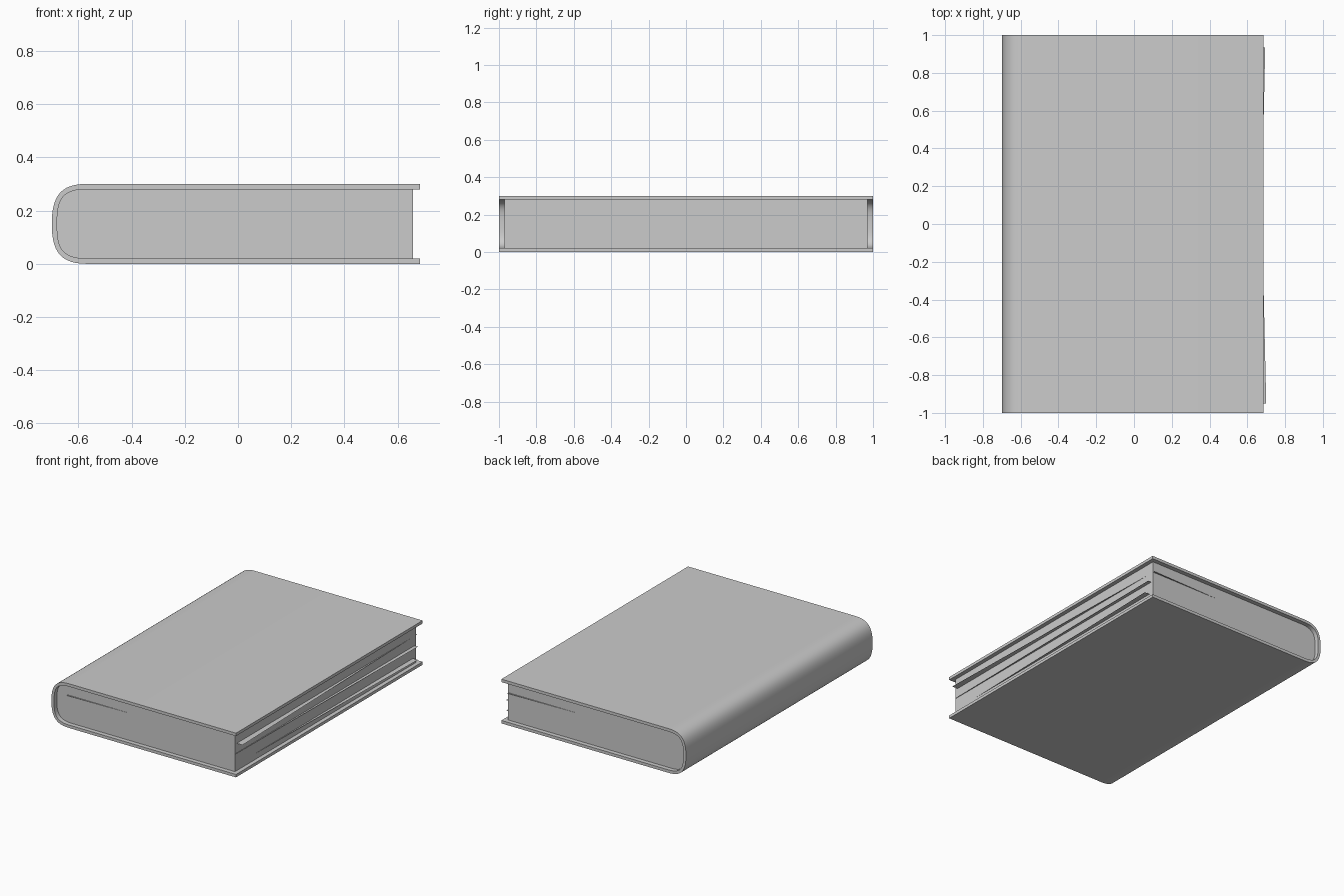
import bpy
import bmesh
import math
from mathutils import Vector
from mathutils.geometry import interpolate_bezier

cube = bpy.data.objects.get("Cube")
if cube:
    bpy.data.objects.remove(cube, do_unlink=True)

grey = bpy.data.materials.new("plain grey")
colour = (0.6, 0.6, 0.6, 1)
grey.diffuse_color = colour
grey.use_nodes = True
grey.node_tree.nodes["Principled BSDF"].inputs["Base Color"].default_value = colour

MID = 0.15      # mid height of the book
BOARD = 0.02    # cover thickness


def spine_profile(inset, right):
    """Open outline in x and z: top edge, rounded spine, bottom edge."""
    top = 0.30 - inset
    back = -0.70 + inset
    bend = [Vector((-0.57, 0, top)), Vector((-0.67, 0, top)),
            Vector((back, 0, top - 0.05)), Vector((back, 0, MID))]
    upper = [Vector((right, 0, top))] + interpolate_bezier(*bend, 14)
    lower = [Vector((p.x, 0, 2 * MID - p.z)) for p in reversed(upper[:-1])]
    return upper + lower


def add_object(name, bm):
    bmesh.ops.recalc_face_normals(bm, faces=bm.faces)
    mesh = bpy.data.meshes.new(name)
    bm.to_mesh(mesh)
    bm.free()
    mesh.materials.append(grey)
    obj = bpy.data.objects.new(name, mesh)
    bpy.context.collection.objects.link(obj)
    return obj


def extrude_outline(name, outline, half_length):
    """Solid made by sweeping a closed outline along y."""
    bm = bmesh.new()
    verts = [bm.verts.new((p.x, -half_length, p.z)) for p in outline]
    face = bm.faces.new(verts)
    swept = bmesh.ops.extrude_face_region(bm, geom=[face], use_keep_orig=True)
    moved = [g for g in swept["geom"] if isinstance(g, bmesh.types.BMVert)]
    bmesh.ops.translate(bm, verts=moved, vec=(0, 2 * half_length, 0))
    obj = add_object(name, bm)
    bpy.ops.object.select_all(action="DESELECT")
    obj.select_set(True)
    bpy.context.view_layer.objects.active = obj
    bpy.ops.object.shade_smooth_by_angle(angle=math.radians(30))
    return obj


# Wrapped cover with rounded spine
outer = spine_profile(0, 0.685)
inner = spine_profile(BOARD, 0.685)
extrude_outline("cover", outer + inner[::-1], 1.0)

# Page block filling the cover
extrude_outline("page_block", spine_profile(BOARD, 0.657), 0.97)


# Loose sheets, slightly turned so their corners peek out of the block
def loose_sheet(name, height, turn, edge, half_length):
    bm = bmesh.new()
    left = -0.62
    corners = ((left, -1), (edge, -1), (edge, 1), (left, 1))
    bm.faces.new([bm.verts.new((x, side * half_length, 0)) for x, side in corners])
    sheet = add_object(name, bm)
    sheet.location.z = height
    sheet.rotation_euler.z = turn


loose_sheet("upper_loose_sheet", 0.205, 0.023, 0.678, 0.967)
loose_sheet("middle_loose_sheet", 0.14, -0.012, 0.672, 0.96)
loose_sheet("lower_loose_sheet", 0.06, -0.022, 0.674, 0.95)
